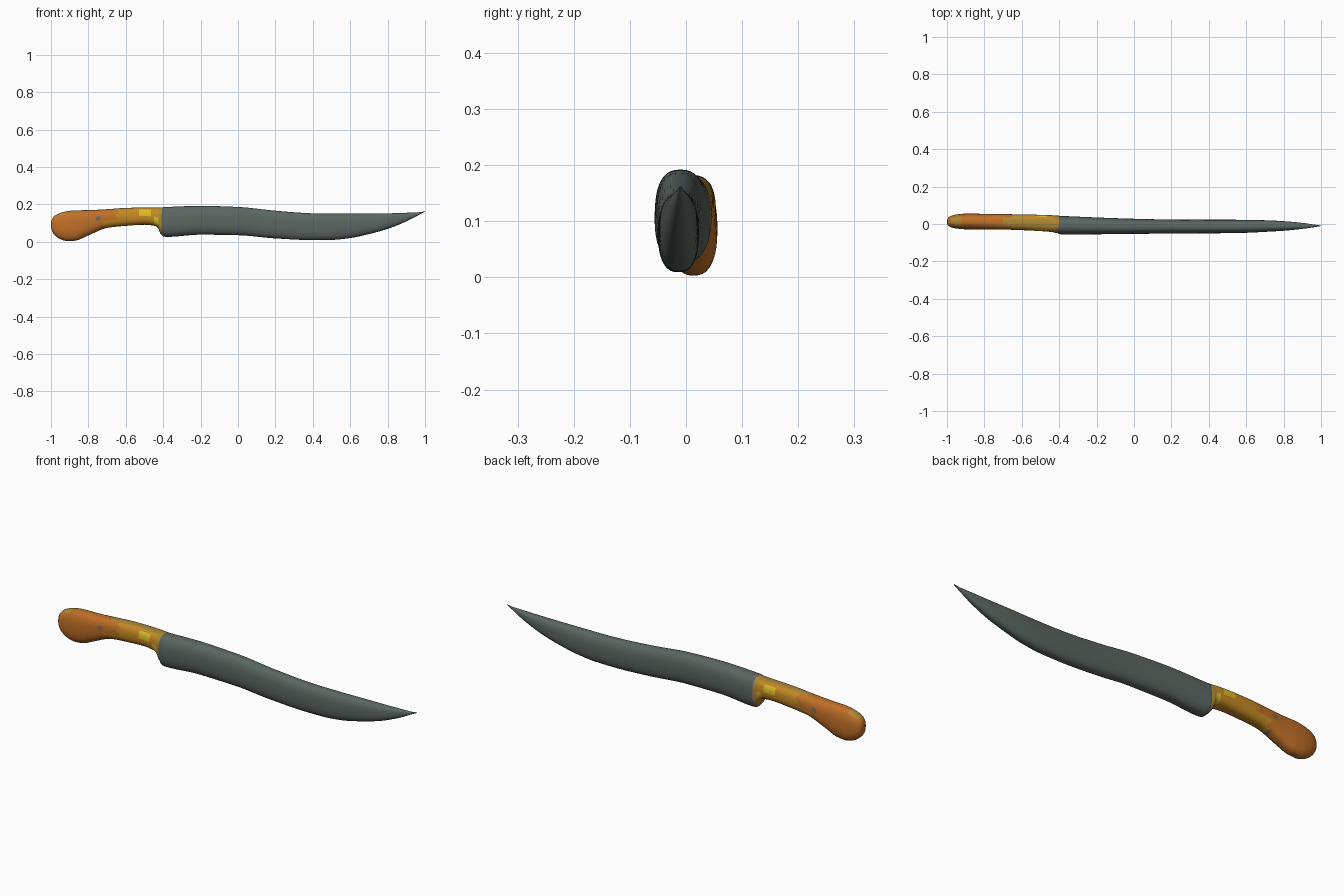
import bpy
import math

cube = bpy.data.objects.get("Cube")
if cube:
    bpy.data.objects.remove(cube, do_unlink=True)


def material(name, color):
    mat = bpy.data.materials.new(name)
    mat.use_nodes = True
    rgba = (*color, 1.0)
    mat.diffuse_color = rgba
    mat.node_tree.nodes["Principled BSDF"].inputs["Base Color"].default_value = rgba
    return mat


STEEL = material("dark steel", (0.105, 0.135, 0.12))
ORANGE = material("burnt orange", (0.52, 0.16, 0.02))
AMBER = material("amber", (0.55, 0.25, 0.018))
YELLOW = material("bright yellow", (0.72, 0.5, 0.02))
TAN = material("olive tan", (0.42, 0.24, 0.035))
GREY = material("worn grey", (0.19, 0.14, 0.09))


def sample(stations, x):
    """Smooth Hermite interpolation of the station rows at x."""
    last = len(stations) - 1
    i = 0
    while i < last - 1 and x > stations[i + 1][0]:
        i += 1
    a, b = stations[i], stations[i + 1]
    before, after = stations[max(i - 1, 0)], stations[min(i + 2, last)]
    h = b[0] - a[0]
    t = min(max((x - a[0]) / h, 0), 1)
    row = []
    for k in range(1, len(a)):
        slope = (b[k] - a[k]) / h

        def tangent(p, q, r):
            # flat at turning points, gentlest slope elsewhere
            if p is q or q is r:
                return slope
            s1 = (q[k] - p[k]) / (q[0] - p[0])
            s2 = (r[k] - q[k]) / (r[0] - q[0])
            return 2 * s1 * s2 / (s1 + s2) if s1 * s2 > 0 else 0

        m0, m1 = tangent(before, a, b), tangent(a, b, after)
        s = t * t * (3 - 2 * t)
        row.append(a[k] * (1 - s) + b[k] * s
                   + h * t * (1 - t) * (m0 * (1 - t) - m1 * t))
    return row


def loft(name, stations, step, sides, mats, rule=None):
    """Skin rounded cross-sections; a row is x, bottom, top, front, back."""
    x0, x1 = stations[0][0], stations[-1][0]
    count = round((x1 - x0) / step)
    xs = sorted({round(x0 + (x1 - x0) * i / count, 4) for i in range(count + 1)}
                | {row[0] for row in stations})
    verts, faces = [], []
    for x in xs:
        low, high, front, back = sample(stations, x)
        for j in range(sides):
            angle = 2 * math.pi * j / sides
            c, s = math.cos(angle), math.sin(angle)
            y = math.copysign(abs(c) ** 0.8, c)
            z = math.copysign(abs(s) ** 0.8, s)
            verts.append((x, (front + back) / 2 + y * (back - front) / 2,
                          (low + high) / 2 + z * (high - low) / 2))
    for i in range(len(xs) - 1):
        for j in range(sides):
            k = (j + 1) % sides
            a, b = i * sides, (i + 1) * sides
            faces.append((a + j, a + k, b + k, b + j))
    faces.append(tuple(reversed(range(sides))))
    faces.append(tuple(range(len(verts) - sides, len(verts))))
    mesh = bpy.data.meshes.new(name)
    mesh.from_pydata(verts, [], faces)
    for mat in mats:
        mesh.materials.append(mat)
    obj = bpy.data.objects.new(name, mesh)
    bpy.context.collection.objects.link(obj)
    if rule:
        for face in mesh.polygons:
            face.material_index = rule(face.center, face.normal)
    bpy.ops.object.select_all(action="DESELECT")
    obj.select_set(True)
    bpy.context.view_layer.objects.active = obj
    bpy.ops.object.mode_set(mode="EDIT")
    bpy.ops.mesh.select_all(action="SELECT")
    bpy.ops.mesh.normals_make_consistent(inside=False)
    bpy.ops.object.mode_set(mode="OBJECT")
    bpy.ops.object.shade_smooth_by_angle(angle=math.radians(50))
    return obj


def handle_colour(c, n):
    # grey wear spots
    for x, z in ((-0.745, 0.125), (-0.735, 0.055)):
        if math.hypot(c.x - x, c.z - z) < 0.013:
            return 4
    # yellow patch on both cheeks and by the heel
    if -0.53 < c.x < -0.465 and 0.132 < c.z < 0.172:
        return 2
    if -0.445 < c.x < -0.425 and 0.09 < c.z < 0.13:
        return 2
    # tan along the upper edge of the pommel and the heel
    if c.z > 0.08 and c.x < -0.93 and n.z > 0.6:
        return 3
    if c.x > -0.425 or (c.x > -0.7 and n.z > 0.9):
        return 3
    # orange grip, amber neck with a ragged border
    border = -0.72 + (0.07 if c.z > 0.115 else 0) + 0.012 * math.sin(c.z * 170)
    return 0 if c.x < border else 1


# Handle with swollen pommel and dropped heel
loft("handle", [
    (-1.0, 0.08, 0.105, 0.004, 0.022),
    (-0.994, 0.056, 0.122, -0.008, 0.034),
    (-0.98, 0.035, 0.139, -0.017, 0.043),
    (-0.95, 0.014, 0.154, -0.024, 0.051),
    (-0.91, 0.003, 0.164, -0.028, 0.055),
    (-0.87, 0.006, 0.168, -0.029, 0.056),
    (-0.8, 0.034, 0.169, -0.03, 0.054),
    (-0.7, 0.074, 0.174, -0.03, 0.053),
    (-0.6, 0.085, 0.181, -0.033, 0.051),
    (-0.5, 0.091, 0.183, -0.038, 0.049),
    (-0.44, 0.084, 0.183, -0.043, 0.047),
    (-0.425, 0.068, 0.183, -0.046, 0.046),
    (-0.415, 0.044, 0.184, -0.048, 0.046),
    (-0.4, 0.031, 0.184, -0.049, 0.044),
], 0.008, 40, [ORANGE, AMBER, YELLOW, TAN, GREY], handle_colour)

# Blade with curved belly and long upswept point
loft("blade", [
    (-0.408, 0.036, 0.181, -0.049, 0.042),
    (-0.4, 0.028, 0.185, -0.054, 0.044),
    (-0.38, 0.026, 0.186, -0.056, 0.043),
    (-0.2, 0.038, 0.192, -0.055, 0.035),
    (0.0, 0.035, 0.186, -0.053, 0.028),
    (0.2, 0.018, 0.166, -0.051, 0.024),
    (0.4, 0.009, 0.152, -0.05, 0.023),
    (0.5, 0.01, 0.15, -0.049, 0.023),
    (0.6, 0.02, 0.15, -0.047, 0.022),
    (0.7, 0.041, 0.151, -0.042, 0.02),
    (0.8, 0.069, 0.152, -0.036, 0.015),
    (0.9, 0.109, 0.155, -0.026, 0.006),
    (0.97, 0.145, 0.158, -0.016, -0.004),
    (1.0, 0.16, 0.163, -0.011, -0.008),
], 0.02, 40, [STEEL])
